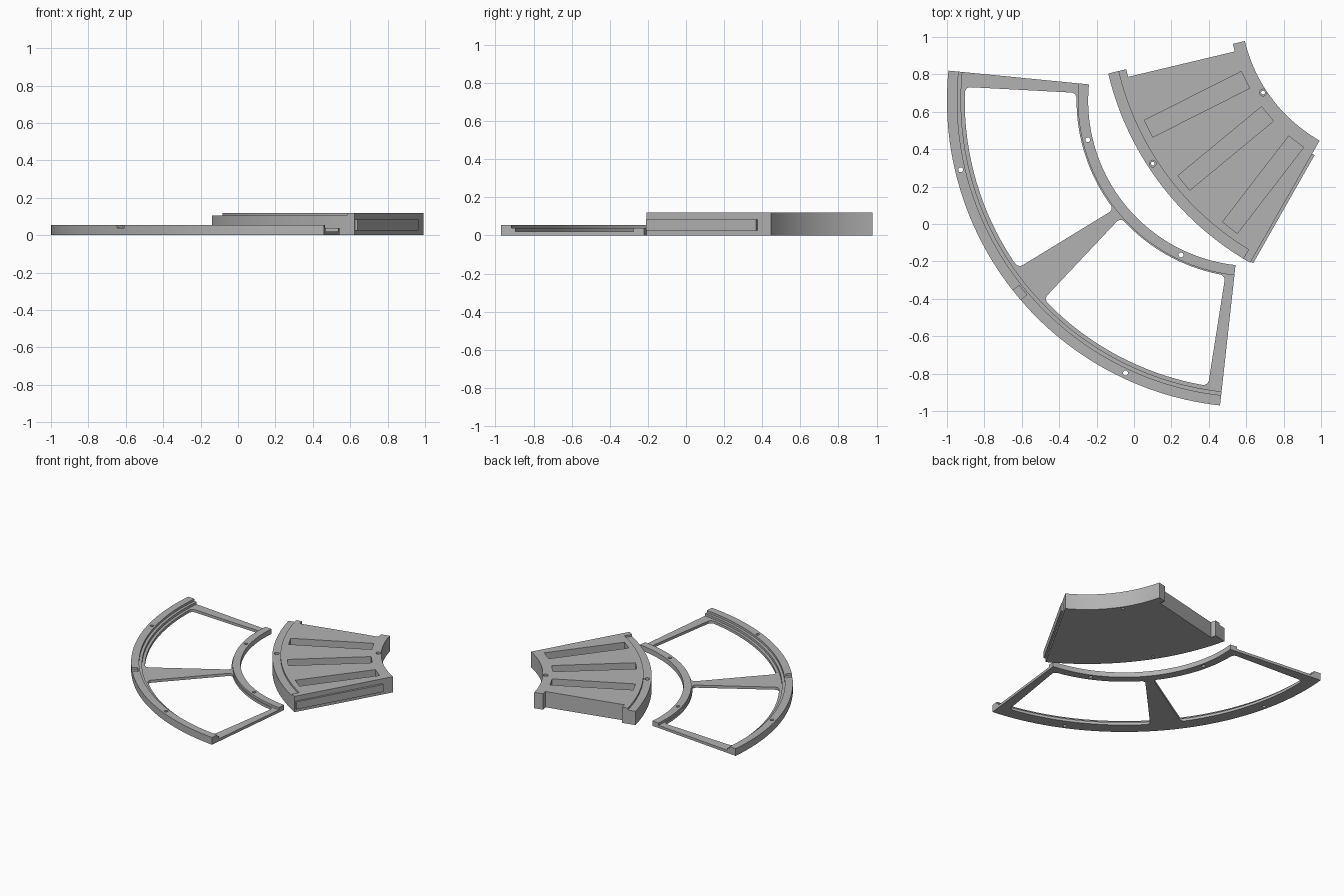
import bpy, bmesh, math
from mathutils import Vector

if "Cube" in bpy.data.objects:
    bpy.data.objects.remove(bpy.data.objects["Cube"])

FRAME_C = Vector((0.64, 0.66))    # arc centre of the open frame
WEDGE_C = Vector((1.405, 1.172))  # arc centre of the solid wedge

grey = bpy.data.materials.new("light_grey")
grey.diffuse_color = (0.45, 0.45, 0.45, 1)
grey.use_nodes = True
grey.node_tree.nodes["Principled BSDF"].inputs["Base Color"].default_value = grey.diffuse_color


def polar(c, r, deg):
    a = math.radians(deg)
    return (c.x + r * math.cos(a), c.y + r * math.sin(a))


def prism(name, pts, z0, z1, round_corners=(), radius=0.03):
    """Extrude a flat outline, optionally rounding some vertical edges."""
    bm = bmesh.new()
    low = [bm.verts.new((x, y, z0)) for x, y in pts]
    high = [bm.verts.new((x, y, z1)) for x, y in pts]
    bm.faces.new(low)
    bm.faces.new(high)
    n = len(pts)
    for i in range(n):
        j = (i + 1) % n
        bm.faces.new((low[i], low[j], high[j], high[i]))
    edges = [bm.edges.get((low[i], high[i])) for i in round_corners]
    if edges:
        bmesh.ops.bevel(bm, geom=edges, offset=radius, segments=6,
                        profile=0.5, affect='EDGES')
    bmesh.ops.recalc_face_normals(bm, faces=bm.faces)
    me = bpy.data.meshes.new(name)
    bm.to_mesh(me)
    bm.free()
    me.materials.append(grey)
    ob = bpy.data.objects.new(name, me)
    bpy.context.collection.objects.link(ob)
    return ob


def sector(name, c, r0, r1, a0, a1, z0, z1, n=44, b0=None, b1=None, rounded=False):
    """Ring sector; b0 and b1 are the inner-arc angles when they differ."""
    b0 = a0 if b0 is None else b0
    b1 = a1 if b1 is None else b1
    pts = [polar(c, r1, a0 + (a1 - a0) * i / n) for i in range(n + 1)]
    pts += [polar(c, r0, b1 + (b0 - b1) * i / n) for i in range(n + 1)]
    corners = (0, n, n + 1, 2 * n + 1) if rounded else ()
    return prism(name, pts, z0, z1, corners)


def box(name, center, length, width, deg, z0, z1):
    a = math.radians(deg)
    u = Vector((math.cos(a), math.sin(a))) * length / 2
    v = Vector((-math.sin(a), math.cos(a))) * width / 2
    c = Vector(center)
    return prism(name, [tuple(p) for p in (c - u - v, c + u - v, c + u + v, c - u + v)], z0, z1)


def drill(center, r, z0, z1):
    c = Vector(center)
    return prism("drill", [polar(c, r, 360 * i / 20) for i in range(20)], z0, z1)


def cut(ob, cutters):
    bpy.context.view_layer.objects.active = ob
    for cutter in cutters:
        cutter.hide_render = True
        m = ob.modifiers.new("cut", 'BOOLEAN')
        m.operation = 'DIFFERENCE'
        m.solver = 'EXACT'
        m.object = cutter
        bpy.ops.object.modifier_apply(modifier=m.name)
        bpy.data.objects.remove(cutter)


def smooth(ob):
    bpy.ops.object.select_all(action='DESELECT')
    ob.select_set(True)
    bpy.context.view_layer.objects.active = ob
    bpy.ops.object.shade_smooth_by_angle(angle=math.radians(25))


# Open quarter-ring frame: stepped rims, two windows, low arms and spoke
C = FRAME_C
frame = sector("open_frame", C, 0.885, 1.64, 174.4, 263.7, 0, 0.055, n=60)
cutters = [
    sector("rim_step", C, 0.80, 1.585, 170, 268, 0.038, 0.2, n=64),
    sector("arm_pocket", C, 0.94, 1.565, 170, 268, 0.02, 0.2, n=64),
    sector("window_a", C, 0.947, 1.545, 177.3, 215.4, -0.1, 0.2, n=18,
           b0=177.5, b1=217.9, rounded=True),
    sector("window_b", C, 0.947, 1.545, 223.4, 260.9, -0.1, 0.2, n=18,
           b0=221.3, b1=260.8, rounded=True),
    box("rim_notch", polar(C, 1.647, 219.4), 0.10, 0.065, 219.4, 0.038, 0.2),
]
for r in (0.912, 1.61):
    for deg in (193.3, 244.8):
        cutters.append(drill(polar(C, r, deg), 0.013, -0.1, 0.2))
cut(frame, cutters)
smooth(frame)

# Solid wedge: lowered outer rim, recessed side, three slots, two screw holes
C = WEDGE_C
A0, A1 = 193.4, 240.4
wedge = sector("wedge_block", C, 0.835, 1.586, A0, A1, 0, 0.12)
cutters = [
    sector("rim_lower", C, 1.53, 1.75, 188, 238.8, 0.105, 0.3),
    box("side_recess", polar(C, 1.194, A0), 0.586, 0.084, A0, -0.1, 0.3),
]
for center, deg in (((0.337, 0.640), 26.8), ((0.490, 0.404), 39.6), ((0.690, 0.210), 52.4)):
    cutters.append(box("slot", center, 0.58, 0.10, deg, 0.02, 0.3))
for center in ((0.10, 0.323), (0.69, 0.703)):
    cutters.append(drill(center, 0.010, -0.1, 0.3))
    cutters.append(drill(center, 0.018, 0.07, 0.3))
cut(wedge, cutters)
smooth(wedge)

# Tongue along the other side of the wedge
a = math.radians(A1)
mid = Vector(polar(C, 1.248, A1)) + Vector((-math.sin(a), math.cos(a))) * 0.004
box("side_tongue", mid, 0.664, 0.022, A1, 0.026, 0.083)
